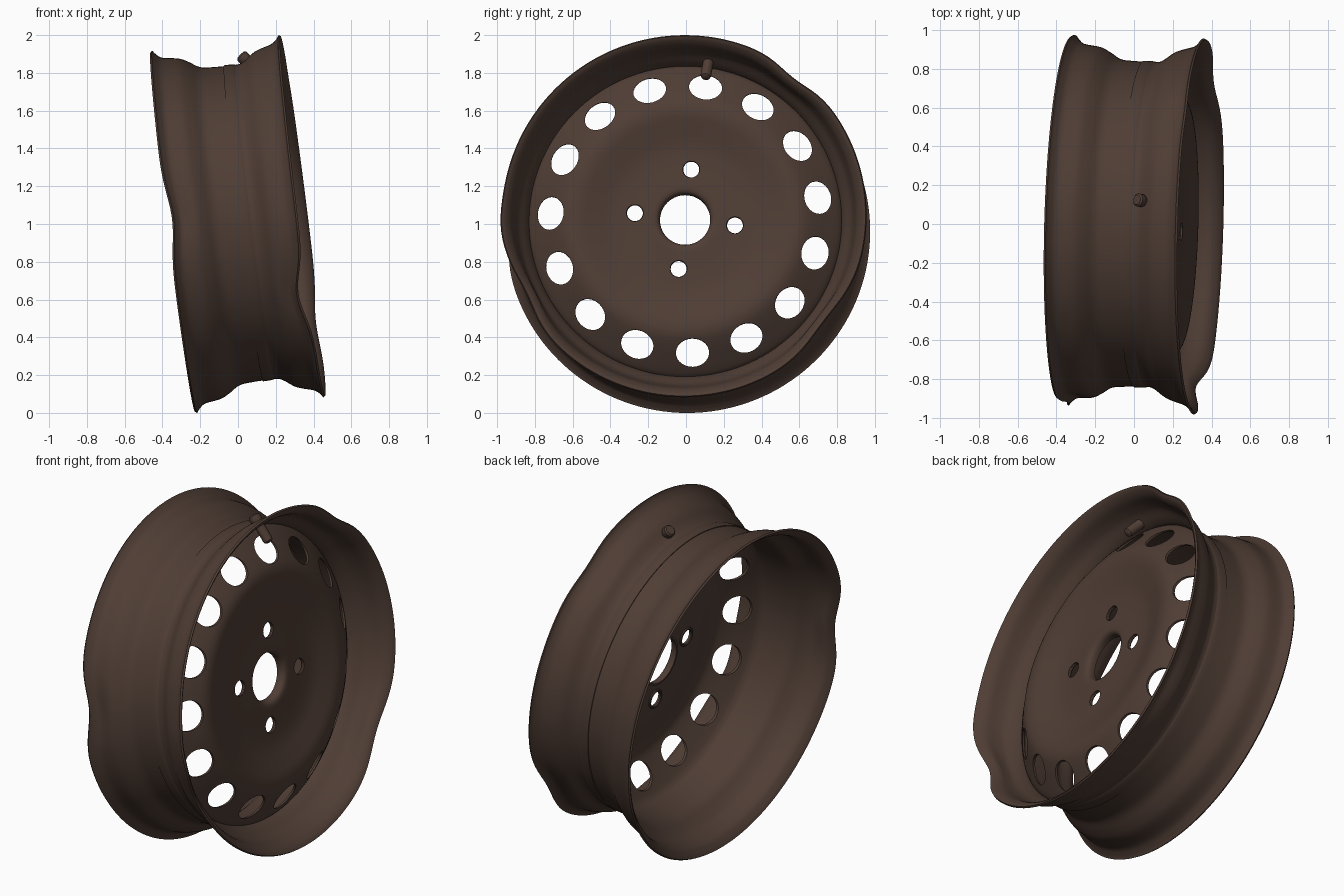
import bpy, bmesh, math
from mathutils import Matrix, Vector

if "Cube" in bpy.data.objects:
    bpy.data.objects.remove(bpy.data.objects["Cube"])

# Wheel frame: local x is the axle, tilted up and slightly yawed
FRAME = (Matrix.Translation((0, 0, 1)) @ Matrix.Rotation(math.radians(-1.6), 4, 'Z')
         @ Matrix.Rotation(math.radians(-7.05), 4, 'Y'))

brown = bpy.data.materials.new("dark_brown_steel")
brown.diffuse_color = (0.078, 0.047, 0.035, 1)
brown.use_nodes = True
brown.node_tree.nodes["Principled BSDF"].inputs["Base Color"].default_value = brown.diffuse_color


def smooth_path(pts, n=5):
    """Catmull-Rom curve through profile points."""
    out = []
    for i in range(len(pts) - 1):
        p0, p1, p2, p3 = (Vector(pts[max(0, min(len(pts) - 1, i + k))]) for k in (-1, 0, 1, 2))
        for j in range(n):
            t = j / n
            out.append(0.5 * (2 * p1 + (p2 - p0) * t + (2 * p0 - 5 * p1 + 4 * p2 - p3) * t * t
                              + (3 * p1 - p0 - 3 * p2 + p3) * t ** 3))
    return out + [Vector(pts[-1])]


def add_object(name, bm, matrix=FRAME):
    me = bpy.data.meshes.new(name)
    bmesh.ops.recalc_face_normals(bm, faces=bm.faces)
    bm.to_mesh(me)
    bm.free()
    me.materials.append(brown)
    ob = bpy.data.objects.new(name, me)
    bpy.context.collection.objects.link(ob)
    ob.matrix_world = matrix
    return ob


def lathe(name, path, segs=144, thick=0.012, warp=None):
    """Revolve (axial, radius) points about local x, closed into a thin sheet."""
    d = [(path[min(i + 1, len(path) - 1)] - path[max(i - 1, 0)]).normalized() for i in range(len(path))]
    back = [p + Vector((t.y, -t.x)) * thick for p, t in zip(path, d)]
    loop = list(path) + back[::-1]
    bm = bmesh.new()
    rings = []
    for s in range(segs):
        a = 2 * math.pi * s / segs
        ring = []
        for p in loop:
            u, r = warp(p.x, p.y, a) if warp else (p.x, p.y)
            ring.append(bm.verts.new((u, r * math.cos(a), r * math.sin(a))))
        rings.append(ring)
    n = len(loop)
    for s in range(segs):
        A, B = rings[s], rings[(s + 1) % segs]
        for i in range(n):
            bm.faces.new((A[i], A[(i + 1) % n], B[(i + 1) % n], B[i]))
    return add_object(name, bm)


def shade(ob):
    bpy.ops.object.select_all(action='DESELECT')
    ob.select_set(True)
    bpy.context.view_layer.objects.active = ob
    bpy.ops.object.shade_smooth_by_angle(angle=math.radians(40))


# Dents in the rim: side, angle, width, radial push, axial push
DENTS = [(1, 52, 9, 0.03, 0.0), (1, -37, 13, 0.035, 0.02), (1, 206, 11, 0.035, 0.05),
         (-1, 176, 11, 0.035, 0.03), (1, 183, 8, -0.008, 0.0)]


def dent(u, r, a):
    w = min(1, max(0, (abs(u) - 0.17) / 0.16))
    du = dr = 0
    for side, ang, width, push, axial in DENTS:
        if side * u > 0:
            diff = (math.degrees(a) - ang + 180) % 360 - 180
            g = w * math.exp(-(diff / width) ** 2)
            dr -= push * g
            du -= side * axial * g
    return u + du, r + dr


# Barrel with flanges and drop centre
barrel = lathe("rim_barrel", smooth_path([
    (-0.338, 0.966), (-0.322, 0.946), (-0.288, 0.922), (-0.205, 0.908), (-0.155, 0.884),
    (-0.100, 0.850), (-0.04, 0.841), (0.09, 0.838), (0.135, 0.850), (0.19, 0.889),
    (0.235, 0.907), (0.29, 0.923), (0.322, 0.946), (0.335, 0.966)], 5), warp=dent)
shade(barrel)

# Dished centre disc, from the hub hole out to the mounting flange
disc = lathe("centre_disc", smooth_path([
    (0.165, 0.145), (0.19, 0.147), (0.203, 0.162), (0.203, 0.22), (0.203, 0.32), (0.21, 0.40),
    (0.232, 0.49), (0.248, 0.56), (0.244, 0.62), (0.212, 0.68), (0.162, 0.75), (0.128, 0.795),
    (0.108, 0.815), (0.08, 0.829), (0.03, 0.831)], 4))

# Vent and bolt hole cutters
bm = bmesh.new()


def cutter(ang, dist, rad, tan):
    m = (Matrix.Rotation(math.radians(ang), 4, 'X') @ Matrix.Translation((0.2, dist, 0))
         @ Matrix.Diagonal((1, rad, tan, 1)) @ Matrix.Rotation(math.pi / 2, 4, 'Y'))
    bmesh.ops.create_cone(bm, cap_ends=True, segments=32, radius1=1, radius2=1, depth=0.5, matrix=m)


for i in range(15):
    cutter(81.4 - 24 * i, 0.712, 0.070, 0.088)
for i in range(4):
    cutter(-7 + 90 * i, 0.267, 0.045, 0.045)
cut = add_object("hole_cutters", bm)
mod = disc.modifiers.new("holes", 'BOOLEAN')
mod.object, mod.operation, mod.solver = cut, 'DIFFERENCE', 'EXACT'
bpy.context.view_layer.objects.active = disc
bpy.ops.object.modifier_apply(modifier="holes")
bpy.data.objects.remove(cut, do_unlink=True)
shade(disc)

# Rolled collars around the bolt holes
for i in range(4):
    a = math.radians(-7 + 90 * i)
    bpy.ops.mesh.primitive_torus_add(major_radius=0.050, minor_radius=0.008,
                                     major_segments=32, minor_segments=8)
    collar = bpy.context.object
    collar.name = "bolt_collar_%d" % (i + 1)
    collar.data.materials.append(brown)
    collar.matrix_world = (FRAME @ Matrix.Rotation(a, 4, 'X') @ Matrix.Translation((0.201, 0.267, 0))
                           @ Matrix.Rotation(math.pi / 2, 4, 'Y'))
    shade(collar)

# Valve stem slanting through the barrel, with a rounded cap on each end
p, q = Vector((0.015, 0.125, 1.895)), Vector((0.135, 0.103, 1.775))
rot = (q - p).to_track_quat('Z', 'Y').to_matrix().to_4x4()
length = (q - p).length
bm = bmesh.new()
prof = [(0, 0.0), (0.026, 0.0), (0.034, 0.008), (0.034, 0.035), (0.028, 0.045),
        (0.028, length - 0.02), (0.024, length - 0.006), (0.014, length), (0, length)]
vs = [bm.verts.new((r, 0, z)) for r, z in prof]
es = [bm.edges.new((vs[i], vs[i + 1])) for i in range(len(vs) - 1)]
bmesh.ops.spin(bm, geom=vs + es, cent=(0, 0, 0), axis=(0, 0, 1), angle=2 * math.pi, steps=24)
bmesh.ops.remove_doubles(bm, verts=bm.verts, dist=1e-5)
shade(add_object("valve_stem", bm, Matrix.Translation(p) @ rot))
